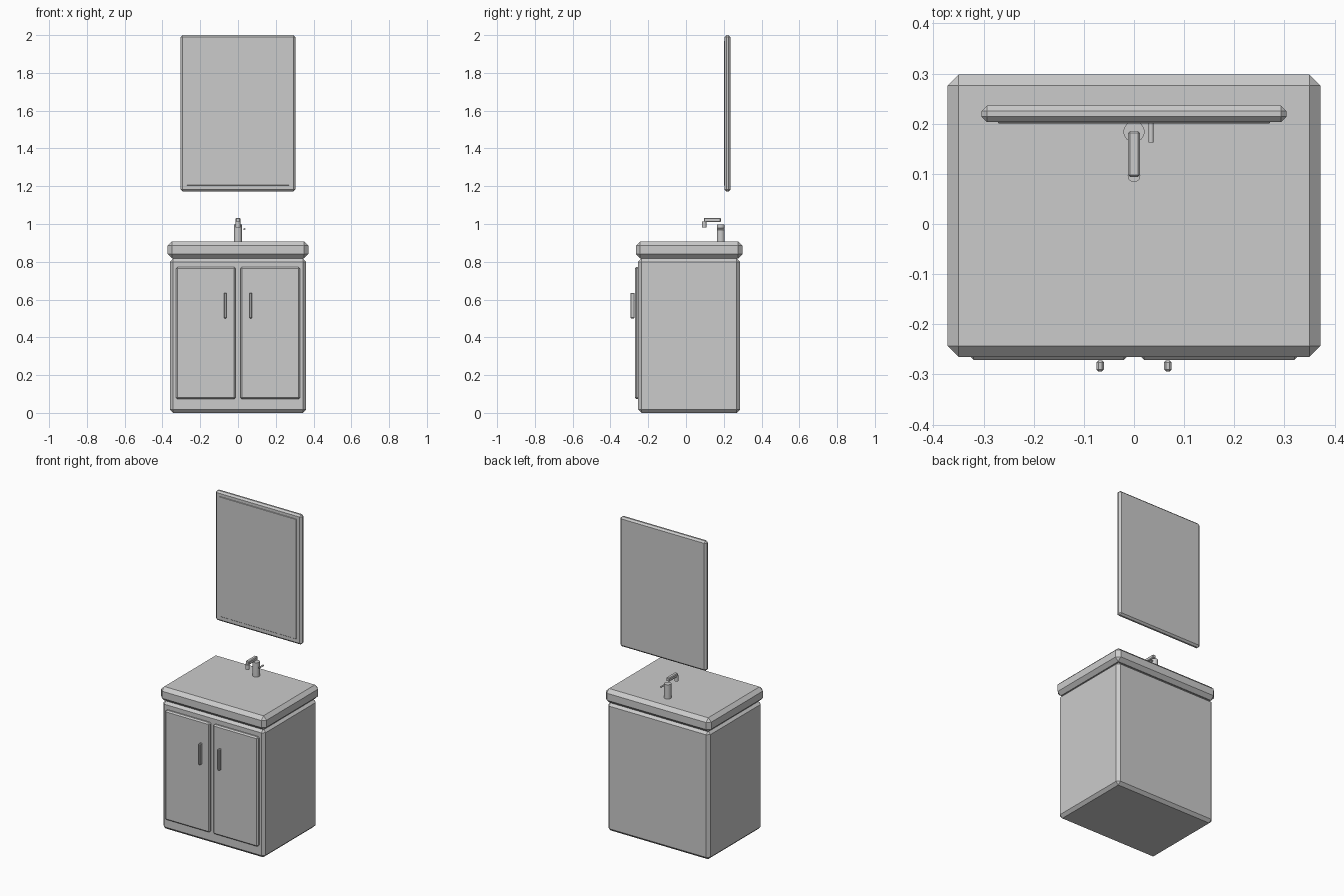
import bpy
import math

cube = bpy.data.objects.get("Cube")
if cube:
    bpy.data.objects.remove(cube, do_unlink=True)

grey = bpy.data.materials.new("plain grey")
grey.use_nodes = True
COLOUR = (0.6, 0.6, 0.6, 1)
grey.diffuse_color = COLOUR
grey.node_tree.nodes["Principled BSDF"].inputs["Base Color"].default_value = COLOUR


def finish(obj, name):
    obj.name = name
    obj.data.name = name
    obj.data.materials.append(grey)
    return obj


def box(name, x, y, z, bevel):
    """Chamfered box spanning the given (low, high) ranges."""
    spans = (x, y, z)
    bpy.ops.mesh.primitive_cube_add(size=1, location=[(a + b) / 2 for a, b in spans])
    obj = finish(bpy.context.object, name)
    obj.scale = [b - a for a, b in spans]
    bpy.ops.object.transform_apply(location=False, rotation=False, scale=True)
    mod = obj.modifiers.new("chamfer", "BEVEL")
    mod.width = bevel
    mod.segments = 1
    return obj


def rod(name, location, radius, length, along_y=False):
    """Smooth round rod, upright unless laid along y."""
    tilt = (math.pi / 2, 0, 0) if along_y else (0, 0, 0)
    bpy.ops.mesh.primitive_cylinder_add(vertices=32, radius=radius, depth=length,
                                        location=location, rotation=tilt)
    obj = finish(bpy.context.object, name)
    bpy.ops.object.shade_smooth_by_angle(angle=math.radians(30))
    return obj


# Cabinet and countertop
box("cabinet", (-0.361, 0.361), (-0.254, 0.286), (0, 0.818), 0.018)
box("countertop", (-0.372, 0.372), (-0.265, 0.298), (0.818, 0.907), 0.022)

# Pair of doors with bar handles
for side, s in (("left", 1), ("right", -1)):
    box(side + "_door", sorted((s * 0.012, s * 0.328)), (-0.271, -0.245), (0.073, 0.772), 0.008)
    box(side + "_handle", sorted((s * 0.06, s * 0.075)), (-0.294, -0.272), (0.5, 0.636), 0.004)

# Tap: post, raised spout, nozzle and side lever
rod("tap_post", (0, 0.184, 0.951), 0.021, 0.094)
box("tap_spout", (-0.012, 0.012), (0.094, 0.185), (1.01, 1.033), 0.004)
rod("tap_nozzle", (0, 0.096, 0.998), 0.0125, 0.032)
rod("tap_lever", (0.034, 0.184, 0.973), 0.005, 0.042, along_y=True)

# Wall mirror: frame and raised glass
box("mirror_frame", (-0.304, 0.304), (0.203, 0.236), (1.172, 2.0), 0.011)
box("mirror_glass", (-0.271, 0.271), (0.2, 0.212), (1.205, 1.97), 0.002)
